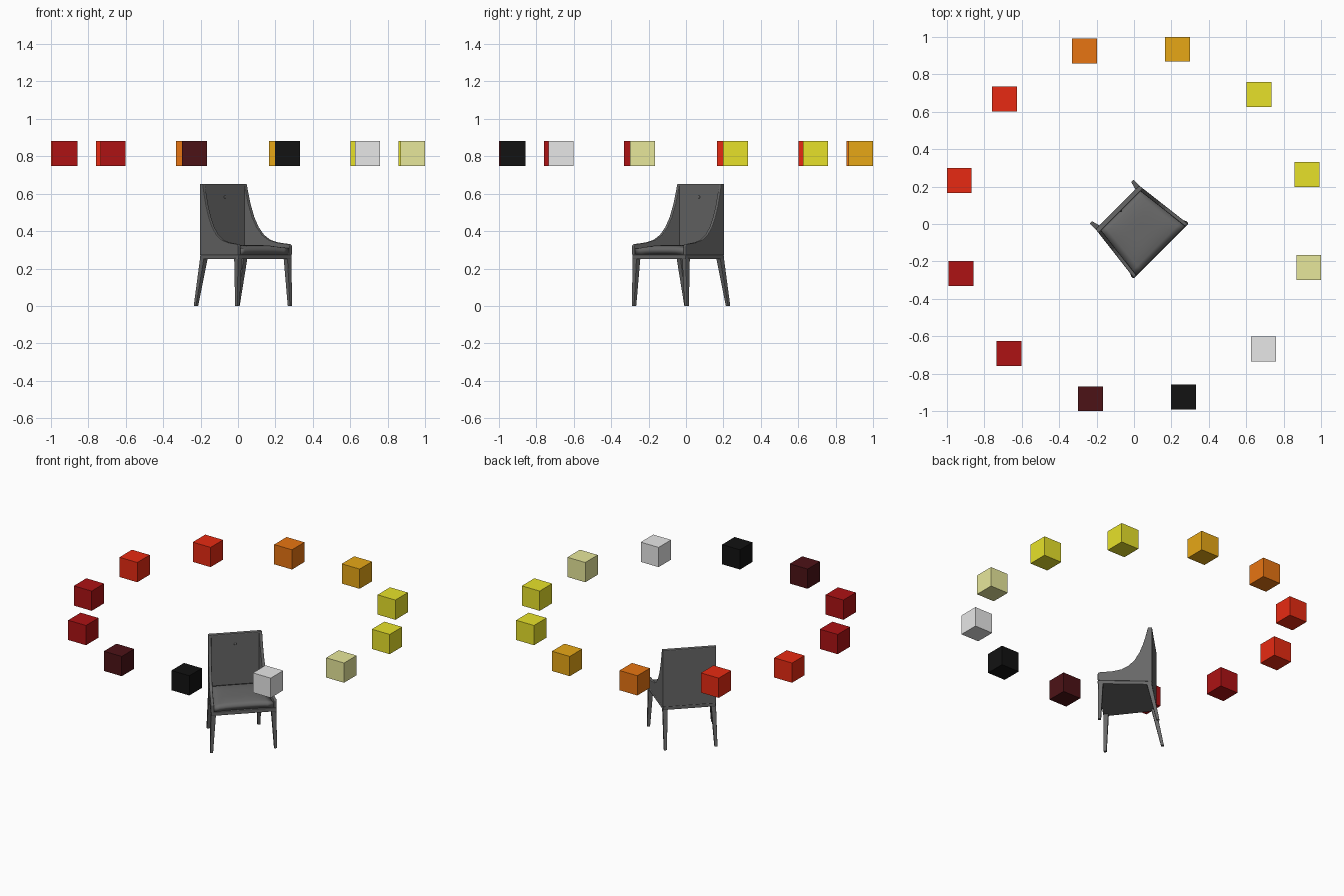
import bpy, bmesh, math

cube = bpy.data.objects.get("Cube")
if cube:
    bpy.data.objects.remove(cube, do_unlink=True)


def material(name, rgb):
    m = bpy.data.materials.new(name)
    m.use_nodes = True
    m.diffuse_color = (*rgb, 1)
    m.node_tree.nodes["Principled BSDF"].inputs["Base Color"].default_value = (*rgb, 1)
    return m


grey = material("charcoal_grey", (0.14, 0.14, 0.14))
red = material("red", (0.8, 0.023, 0.006))
dark_red = material("dark_red", (0.417, 0.006, 0.007))
maroon = material("maroon", (0.073, 0.006, 0.008))
black = material("black", (0.006, 0.006, 0.006))
silver = material("silver", (0.8, 0.8, 0.8))
pale = material("pale_yellow", (0.8, 0.8, 0.327))
yellow = material("yellow", (0.8, 0.755, 0.023))
amber = material("amber", (0.8, 0.39, 0.008))
orange = material("orange", (0.8, 0.177, 0.006))

TURN = -math.pi / 4          # the chair faces diagonally
BACK, FRONT = -0.125, 0.205  # chair depth along its own x axis


def finish(bm, name, mat, bevel=0, turn=TURN):
    bmesh.ops.recalc_face_normals(bm, faces=bm.faces)
    mesh = bpy.data.meshes.new(name)
    bm.to_mesh(mesh)
    bm.free()
    mesh.materials.append(mat)
    ob = bpy.data.objects.new(name, mesh)
    bpy.context.collection.objects.link(ob)
    ob.rotation_euler.z = turn
    if bevel:
        b = ob.modifiers.new("Bevel", "BEVEL")
        b.width, b.segments, b.limit_method = bevel, 2, "ANGLE"
    return ob


def loft(name, lower, upper, mat, bevel=0):
    """Closed solid between two matching loops of points."""
    bm = bmesh.new()
    a = [bm.verts.new(p) for p in lower]
    b = [bm.verts.new(p) for p in upper]
    bm.faces.new(a)
    bm.faces.new(b)
    for i in range(len(a)):
        j = (i + 1) % len(a)
        bm.faces.new((a[i], a[j], b[j], b[i]))
    return finish(bm, name, mat, bevel)


def half_width(x):
    """The seat is wider at the front than at the back."""
    return 0.165 + 0.121 * (x - BACK)


def slab(name, x0, x1, z0, z1, inset=0, bevel=0):
    plan = [(x, s * (half_width(x) - inset)) for x, s in
            ((x0, -1), (x1, -1), (x1, 1), (x0, 1))]
    return loft(name, [(x, y, z0) for x, y in plan],
                [(x, y, z1) for x, y in plan], grey, bevel)


# Seat frame and upright back
slab("seat_frame", BACK, FRONT, 0.25, 0.274, 0.002, 0.004)
slab("backrest", BACK, BACK + 0.026, 0.27, 0.653, 0, 0.005)

# Domed cushion
bm = bmesh.new()
bmesh.ops.create_grid(bm, x_segments=10, y_segments=10, size=1)
for v in bm.verts:
    s, t = v.co.x, v.co.y
    x = BACK + 0.02 + (s + 1) / 2 * (FRONT - BACK - 0.023)
    dome = (1 - s ** 4) * (1 - t ** 4)
    v.co = (x, t * (half_width(x) - 0.018), 0.308 + 0.018 * dome)
cushion = finish(bm, "seat_cushion", grey)
solid = cushion.modifiers.new("Solidify", "SOLIDIFY")
solid.thickness = 0.036
for p in cushion.data.polygons:
    p.use_smooth = True

# Swept arms: steep near the back, nearly level at the front
sweep = [(-0.1, 0.653), (-0.088, 0.6), (-0.072, 0.54), (-0.048, 0.474), (-0.018, 0.42),
         (0.018, 0.38), (0.06, 0.354), (0.11, 0.34), (0.16, 0.334), (0.198, 0.33)]
profile = [(BACK, 0.272), (BACK, 0.653)] + sweep + [(FRONT, 0.322), (FRONT, 0.272)]
for side, s in (("left", 1), ("right", -1)):
    loft(side + "_arm",
         [(x, s * half_width(x), z) for x, z in profile],
         [(x, s * (half_width(x) - 0.02), z) for x, z in profile], grey, 0.004)


# Tapered legs, the rear pair splayed backward
def leg(name, foot, top, foot_half, top_half):
    def square(c, h, z):
        return [(c[0] + i * h, c[1] + j * h, z) for i, j in
                ((-1, -1), (1, -1), (1, 1), (-1, 1))]
    loft(name, square(foot, foot_half, 0), square(top, top_half, 0.255), grey, 0.002)


for side, s in (("left", 1), ("right", -1)):
    leg("front_%s_leg" % side, (0.194, s * 0.199), (0.187, s * 0.187), 0.009, 0.015)
    leg("back_%s_leg" % side, (-0.161, s * 0.157), (-0.108, s * 0.15), 0.009, 0.015)

# Button on the backrest
bm = bmesh.new()
bmesh.ops.create_uvsphere(bm, u_segments=12, v_segments=8, radius=0.008)
for v in bm.verts:
    v.co = (v.co.x * 0.5 + BACK + 0.027, v.co.y, v.co.z + 0.582)
button = finish(bm, "back_button", grey)
for p in button.data.polygons:
    p.use_smooth = True

# Ring of floating colour blocks
ring = [yellow, yellow, amber, orange, red, red,
        dark_red, dark_red, maroon, black, silver, pale]
for i, mat in enumerate(ring):
    a = math.radians(16 + 30 * i)
    bm = bmesh.new()
    bmesh.ops.create_cube(bm, size=0.133)
    block = finish(bm, "colour_block_%d" % (i + 1), mat, turn=0)
    block.location = (0.963 * math.cos(a), 0.963 * math.sin(a), 0.814)
